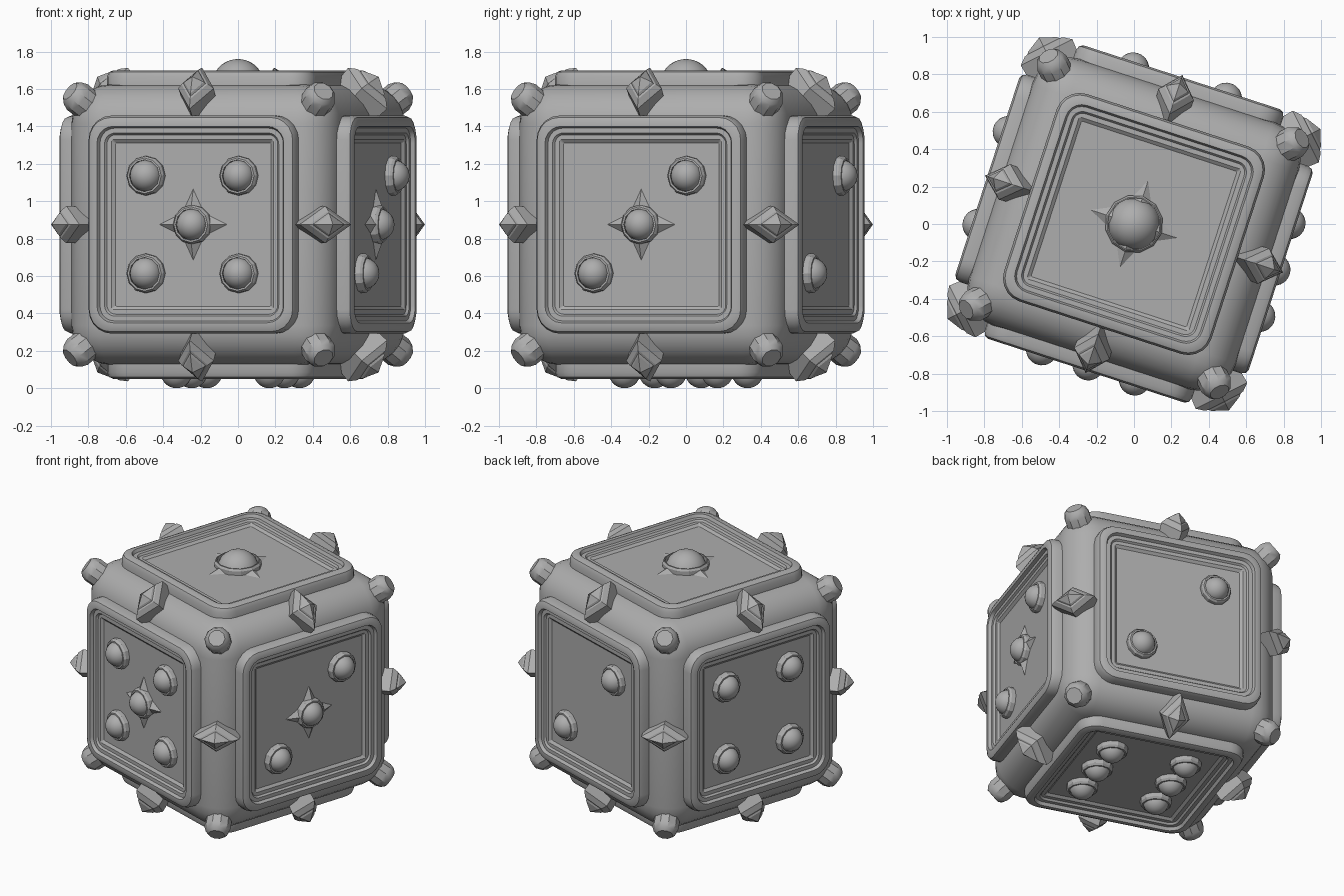
import bpy, bmesh, math
from mathutils import Matrix, Vector

if "Cube" in bpy.data.objects:
    bpy.data.objects.remove(bpy.data.objects["Cube"])

CZ = 0.875                     # height of the centre
FLOOR = 0.775                  # distance of the recessed panels from the centre
WORLD = Matrix.Translation((0, 0, CZ)) @ Matrix.Rotation(math.radians(-18), 4, 'Z')

grey = bpy.data.materials.new("stone_grey")
grey.diffuse_color = (0.42, 0.42, 0.42, 1)
grey.use_nodes = True
grey.node_tree.nodes["Principled BSDF"].inputs["Base Color"].default_value = grey.diffuse_color


def finish(name, bm, matrix, smooth=None):
    bmesh.ops.recalc_face_normals(bm, faces=bm.faces)
    me = bpy.data.meshes.new(name)
    bm.to_mesh(me)
    bm.free()
    me.materials.append(grey)
    ob = bpy.data.objects.new(name, me)
    bpy.context.collection.objects.link(ob)
    ob.matrix_world = WORLD @ matrix
    if smooth:
        bpy.ops.object.select_all(action='DESELECT')
        ob.select_set(True)
        bpy.context.view_layer.objects.active = ob
        bpy.ops.object.shade_smooth_by_angle(angle=math.radians(smooth))
    return ob


def skin(rings, cap_start=False, cap_end=True):
    """Bridge rings of points; a one-point ring closes to an apex."""
    bm = bmesh.new()
    loops = [[bm.verts.new(p) for p in r] for r in rings]
    for a, b in zip(loops, loops[1:]):
        n = len(a)
        for i in range(n):
            j = (i + 1) % n
            if len(b) == 1:
                bm.faces.new((a[i], a[j], b[0]))
            else:
                bm.faces.new((a[i], a[j], b[j], b[i]))
    if cap_start:
        bm.faces.new(loops[0][::-1])
    if cap_end and len(loops[-1]) > 2:
        bm.faces.new(loops[-1])
    return bm


def circle(r, z, n):
    return [(r * math.cos(2 * math.pi * i / n), r * math.sin(2 * math.pi * i / n), z)
            for i in range(n)]


def rounded_square(half, rad, z, seg=5):
    pts = []
    for q in range(4):
        cx = (half - rad) * (1 if q in (0, 3) else -1)
        cy = (half - rad) * (1 if q < 2 else -1)
        for i in range(seg + 1):
            a = math.pi / 2 * (q + i / seg)
            pts.append((cx + rad * math.cos(a), cy + rad * math.sin(a), z))
    return pts


def basis(u, v, n):
    return Matrix((u, v, n)).transposed().to_4x4()


def outward(n, along):
    """Frame whose z points along n and whose y follows the given direction."""
    n, v = Vector(n).normalized(), Vector(along).normalized()
    u = v.cross(n).normalized()
    return basis(u, n.cross(u), n)


# Rounded cube body
bm = bmesh.new()
bmesh.ops.create_cube(bm, size=1.5)
bmesh.ops.bevel(bm, geom=bm.edges[:], offset=0.21, segments=6, profile=0.5, affect='EDGES')
finish("body", bm, Matrix.Identity(4), 35)


# Raised frame with a stepped recess
FRAME = [(0.583, 0.13, 0.73), (0.583, 0.13, 0.79), (0.572, 0.12, 0.815), (0.55, 0.105, 0.825),
         (0.525, 0.09, 0.825), (0.515, 0.08, 0.803), (0.49, 0.06, 0.803), (0.48, 0.05, 0.79),
         (0.455, 0.012, 0.79), (0.437, 0.006, FLOOR)]


def add_panel(name, m):
    finish(name + "_panel", skin([rounded_square(*p) for p in FRAME]), m, 25)


# Domed pip seated in a bevelled collar
def add_pip(name, m, x, y, r, top, collar):
    seat = m @ Matrix.Translation((x, y, FLOOR))
    ring = [(collar, -0.01), (collar, 0.028), (collar - 0.01, 0.042), (r, 0.042), (r, 0.0)]
    finish(name + "_collar", skin([circle(a, z, 12) for a, z in ring], cap_end=False), seat)
    c = top - r
    start = math.asin(max(-1, min(1, -c / r)))
    dome = [circle(r * math.cos(t), c + r * math.sin(t), 20)
            for t in (start + (math.pi / 2 - start) * i / 8 for i in range(8))]
    finish(name + "_dome", skin(dome + [[(0, 0, top)]]), seat, 40)


# Four-pointed star under the central pip
def add_star(name, m, tip, valley):
    pts = []
    for i in range(8):
        a, r = i * math.pi / 4, (valley if i % 2 else tip)
        pts.append((r * math.cos(a), r * math.sin(a), 0))
    bm = skin([pts, [(0, 0, 0.075)]], cap_start=True)
    finish(name + "_star", bm, m @ Matrix.Translation((0, 0, FLOOR - 0.002)))


X, Y, Z = Vector((1, 0, 0)), Vector((0, 1, 0)), Vector((0, 0, 1))
P = 0.261
DIAG = [(P, P), (-P, -P)]
ANTI = [(P, -P), (-P, P)]
SIDES = {
    "front": (X, Z, -Y, DIAG + ANTI + [(0, 0)]),
    "right": (Y, Z, X, DIAG + [(0, 0)]),
    "back": (-X, Z, Y, DIAG),
    "left": (-Y, Z, -X, DIAG + ANTI),
    "top": (X, Y, Z, [(0, 0)]),
    "bottom": (X, -Y, -Z, DIAG + ANTI + [(P, 0), (-P, 0)]),
}
for side, (u, v, n, pips) in SIDES.items():
    m = basis(u, v, n)
    add_panel(side, m)
    big = len(pips) == 1
    for k, (x, y) in enumerate(pips):
        size = (0.14, 0.11, 0.156) if big else (0.085, 0.1, 0.105)
        add_pip(f"{side}_pip_{k + 1}", m, x, y, *size)
        if (x, y) == (0, 0):
            add_star(side, m, 0.25 if big else 0.195, 0.115 if big else 0.089)


# Corner studs: short chamfered rounds pointing along the diagonals
for sx in (-1, 1):
    for sy in (-1, 1):
        for sz in (-1, 1):
            rings = [(0.085, 1.06), (0.088, 1.18), (0.075, 1.215), (0.055, 1.235)]
            finish("corner_stud", skin([circle(r, z, 10) for r, z in rings]),
                   outward((sx, sy, sz), (0, 0, 1)), 30)


# Edge studs: stepped diamonds lying across each edge
def diamond(s, z):
    return [(0.155 * s, 0, z), (0, 0.1 * s, z), (-0.155 * s, 0, z), (0, -0.1 * s, z)]


STUD = [(0.95, 0.93), (1, 1.03), (0.74, 1.062), (0.62, 1.066), (0.55, 1.078)]
for axis in range(3):
    for a in (-1, 1):
        for b in (-1, 1):
            n, along = Vector((0, 0, 0)), Vector((0, 0, 0))
            n[(axis + 1) % 3], n[(axis + 2) % 3], along[axis] = a, b, 1
            rings = [diamond(s, z) for s, z in STUD] + [[(0, 0, 1.118)]]
            finish("edge_stud", skin(rings), outward(n, along))
